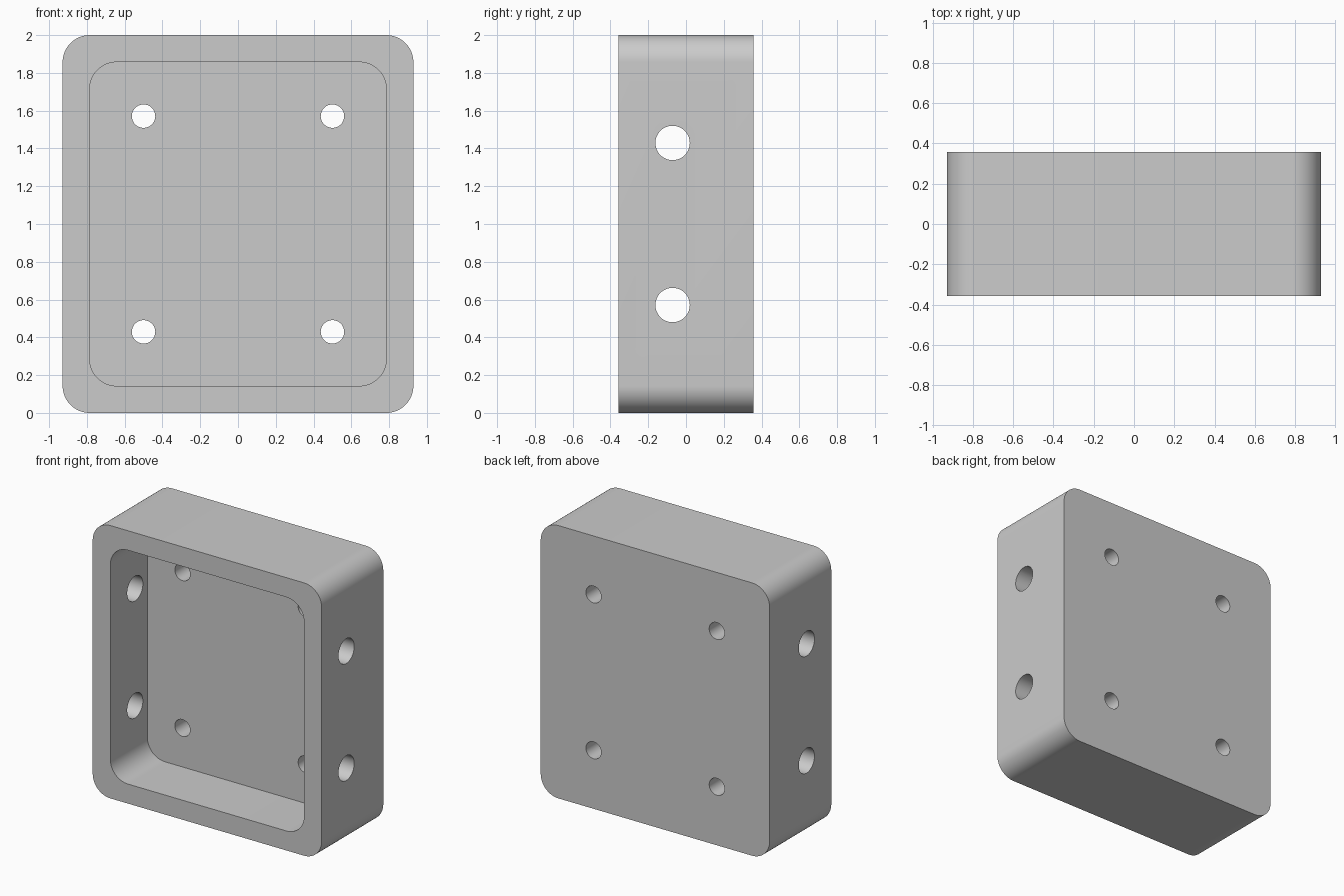
import bpy, bmesh, math
from mathutils import Matrix, Vector

cube = bpy.data.objects.get("Cube")
if cube:
    bpy.data.objects.remove(cube, do_unlink=True)

WIDTH, HEIGHT, DEPTH = 1.857, 2.0, 0.714
WALL, RADIUS = 0.143, 0.143
FLOOR_Y = 0.071
FRONT_Y, BACK_Y = -DEPTH / 2, DEPTH / 2

grey = bpy.data.materials.new("plain grey")
grey.use_nodes = True
colour = (0.6, 0.6, 0.6, 1)
grey.diffuse_color = colour
grey.node_tree.nodes["Principled BSDF"].inputs["Base Color"].default_value = colour


def finish(name, bm):
    bmesh.ops.recalc_face_normals(bm, faces=bm.faces)
    mesh = bpy.data.meshes.new(name)
    bm.to_mesh(mesh)
    bm.free()
    mesh.materials.append(grey)
    obj = bpy.data.objects.new(name, mesh)
    bpy.context.collection.objects.link(obj)
    return obj


def rounded_block(name, w, h, y0, y1, steps=16):
    """Rounded rectangle in the xz plane, extruded along y."""
    bm = bmesh.new()
    verts = []
    for i, (sx, sz) in enumerate([(1, 1), (-1, 1), (-1, -1), (1, -1)]):
        cx, cz = sx * (w / 2 - RADIUS), HEIGHT / 2 + sz * (h / 2 - RADIUS)
        for k in range(steps + 1):
            a = math.pi / 2 * (i + k / steps)
            verts.append(bm.verts.new((cx + RADIUS * math.cos(a), y0,
                                       cz + RADIUS * math.sin(a))))
    face = bm.faces.new(verts)
    out = bmesh.ops.extrude_face_region(bm, geom=[face], use_keep_orig=True)
    moved = [v for v in out["geom"] if isinstance(v, bmesh.types.BMVert)]
    bmesh.ops.translate(bm, verts=moved, vec=(0, y1 - y0, 0))
    return finish(name, bm)


def drills(name, radius, length, axis, centres):
    """Parallel cylinders used to cut round holes."""
    bm = bmesh.new()
    turn = Vector((0, 0, 1)).rotation_difference(Vector(axis)).to_matrix().to_4x4()
    for c in centres:
        bmesh.ops.create_cone(bm, cap_ends=True, segments=48, radius1=radius,
                              radius2=radius, depth=length,
                              matrix=Matrix.Translation(c) @ turn)
    return finish(name, bm)


# Solid housing and its cutters
housing = rounded_block("housing", WIDTH, HEIGHT, FRONT_Y, BACK_Y)
mid = HEIGHT / 2
cutters = [
    rounded_block("cavity_cutter", WIDTH - 2 * WALL, HEIGHT - 2 * WALL,
                  FRONT_Y - 0.1, FLOOR_Y),
    drills("back_hole_cutter", 0.062, 1.0, (0, 1, 0),
           [(sx * 0.5, 0.3, mid + sz * 0.571) for sx in (-1, 1) for sz in (-1, 1)]),
    drills("side_hole_cutter", 0.091, 2.4, (1, 0, 0),
           [(0, -0.071, mid + sz * 0.429) for sz in (-1, 1)]),
]

for cutter in cutters:
    mod = housing.modifiers.new(cutter.name, "BOOLEAN")
    mod.operation, mod.solver, mod.object = "DIFFERENCE", "EXACT", cutter

# Apply the cuts, then drop the cutters
bpy.ops.object.select_all(action="DESELECT")
housing.select_set(True)
bpy.context.view_layer.objects.active = housing
for cutter in cutters:
    bpy.ops.object.modifier_apply(modifier=cutter.name)
    bpy.data.objects.remove(cutter, do_unlink=True)

bpy.ops.object.shade_smooth_by_angle(angle=math.radians(30))
